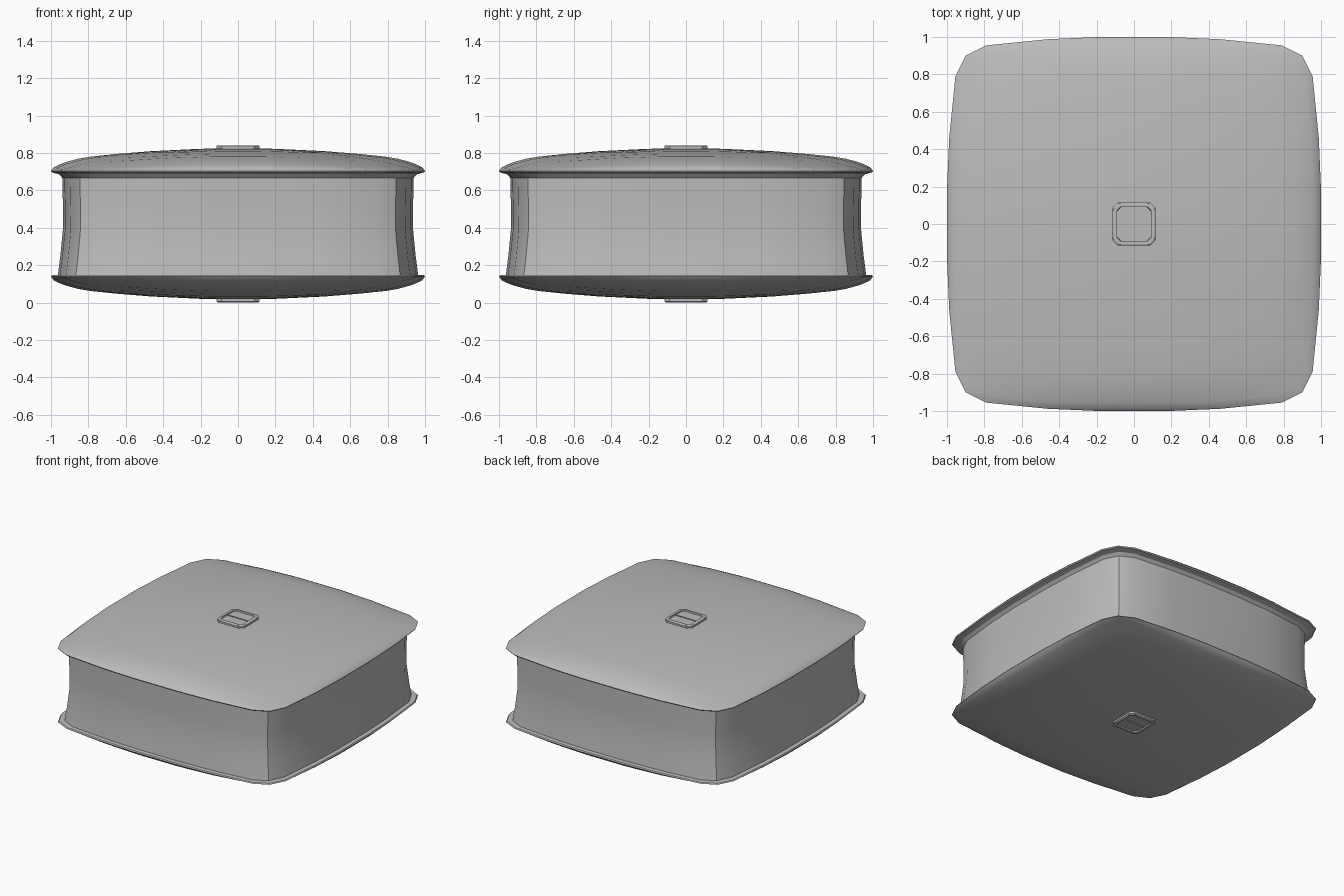
import bpy, bmesh, math
from mathutils import Matrix

if "Cube" in bpy.data.objects:
    bpy.data.objects.remove(bpy.data.objects["Cube"], do_unlink=True)

fabric = bpy.data.materials.new("grey_fabric")
fabric.use_nodes = True
GREY = (0.5, 0.5, 0.5, 1)
fabric.diffuse_color = GREY
fabric.node_tree.nodes["Principled BSDF"].inputs["Base Color"].default_value = GREY

MID = 0.421  # mirror height between upper and lower halves

# Rounded-square outline: one quarter, turned four times
QUARTER = [(1, -0.18), (1, 0.18), (0.988, 0.46), (0.955, 0.79),
           (0.9, 0.9), (0.79, 0.955), (0.46, 0.988)]
QUARTER = [(0.988, -0.46)] + QUARTER[:6]
OUTLINE = []
for turn in range(4):
    for x, y in QUARTER:
        for _ in range(turn):
            x, y = -y, x
        OUTLINE.append((x, y))


def finish(bm, name, angle=30):
    bmesh.ops.recalc_face_normals(bm, faces=bm.faces)
    mesh = bpy.data.meshes.new(name)
    bm.to_mesh(mesh)
    bm.free()
    ob = bpy.data.objects.new(name, mesh)
    bpy.context.collection.objects.link(ob)
    mesh.materials.append(fabric)
    bpy.ops.object.select_all(action='DESELECT')
    ob.select_set(True)
    bpy.context.view_layer.objects.active = ob
    bpy.ops.object.shade_smooth_by_angle(angle=math.radians(angle))
    return ob


def loft(bm, rings):
    """Bridge successive rings of points; returns the vertex rings."""
    rows = [[bm.verts.new(p) for p in ring] for ring in rings]
    n = len(rows[0])
    for a, b in zip(rows, rows[1:]):
        for i in range(n):
            j = (i + 1) % n
            bm.faces.new((a[i], a[j], b[j], b[i]))
    return rows


def flat_ring(scale, z):
    return [(x * scale, y * scale, z) for x, y in OUTLINE]


def dome_ring(s):
    """Cushion crown: shallow bowl that rolls over steeply at the rim."""
    t = max(0, (s - 0.79) / 0.21)
    fall = math.sqrt(max(0, 1 - t * t))
    return [(x * s, y * s, 0.704 + fall * (0.121 - 0.07 * s * s * (x * x + y * y)))
            for x, y in OUTLINE]


def flip(bm):
    """Mirror a mesh from the upper half to the lower half."""
    for v in bm.verts:
        v.co.z = 2 * MID - v.co.z


def cushion(name, lower):
    bm = bmesh.new()
    # Flared underside, thin lip, then the crown up to its centre
    if lower:
        rings = [flat_ring(0.95, 0.694), flat_ring(0.995, 0.696)]
    else:
        rings = [flat_ring(0.937, 0.664), flat_ring(0.957, 0.686), flat_ring(0.995, 0.696)]
    rings += [dome_ring(s) for s in (1, 0.985, 0.96, 0.93, 0.9, 0.85, 0.79, 0.65, 0.46, 0.2)]
    rows = loft(bm, rings)
    top = bm.verts.new((0, 0, 0.825))
    last = rows[-1]
    for i in range(len(last)):
        bm.faces.new((last[i], last[(i + 1) % len(last)], top))
    if lower:
        flip(bm)
    finish(bm, name)


def square(half, cut, z):
    c = half - cut
    return [(half, -c, z), (half, c, z), (c, half, z), (-c, half, z),
            (-half, c, z), (-half, -c, z), (-c, -half, z), (c, -half, z)]


def button(name, lower):
    bm = bmesh.new()
    # Chamfered frame with a recessed centre and a narrow bar
    rows = loft(bm, [square(0.115, 0.028, 0.812), square(0.115, 0.028, 0.836),
                     square(0.109, 0.026, 0.841), square(0.092, 0.02, 0.841),
                     square(0.09, 0.02, 0.832)])
    bm.faces.new(rows[-1])
    bm.faces.new(rows[0])
    bmesh.ops.create_cube(bm, size=1, matrix=Matrix.Translation((0, 0, 0.834))
                          @ Matrix.Diagonal((0.178, 0.005, 0.006, 1)))
    if lower:
        flip(bm)
    finish(bm, name)


# Slightly waisted side wall
bm = bmesh.new()
loft(bm, [flat_ring(s, z) for s, z in
          ((0.964, 0.14), (0.95, 0.25), (0.937, 0.38), (0.936, 0.5), (0.939, 0.67))])
finish(bm, "side_wall")

for prefix, lower in (("upper", False), ("lower", True)):
    cushion(prefix + "_cushion", lower)
    button(prefix + "_button", lower)
